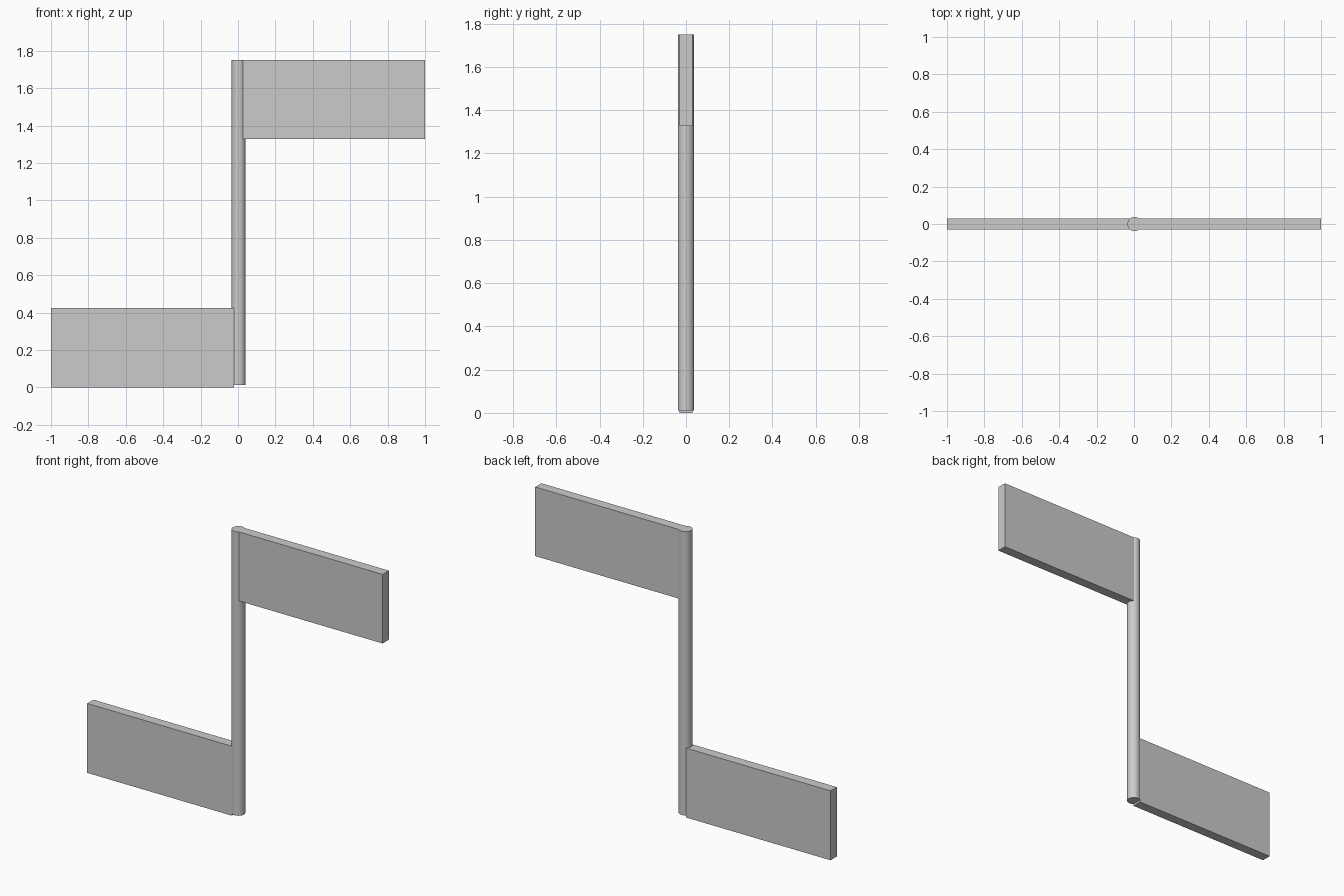
import bpy

if "Cube" in bpy.data.objects:
    bpy.data.objects.remove(bpy.data.objects["Cube"])

POLE_X, RADIUS = 0.003, 0.038
POLE_BOTTOM, TOP = 0.012, 1.75
HALF_THICK = 0.03


def panel(name, x0, x1, z0, z1):
    bpy.ops.mesh.primitive_cube_add(
        size=1, location=((x0 + x1) / 2, 0, (z0 + z1) / 2))
    ob = bpy.context.object
    ob.name = name
    ob.scale = (x1 - x0, HALF_THICK * 2, z1 - z0)
    bpy.ops.object.transform_apply(location=False, rotation=False, scale=True)
    return ob


# Round upright pole
bpy.ops.mesh.primitive_cylinder_add(
    vertices=48, radius=RADIUS, depth=TOP - POLE_BOTTOM,
    location=(POLE_X, 0, (TOP + POLE_BOTTOM) / 2))
bpy.context.object.name = "pole"
bpy.ops.object.shade_smooth_by_angle()

# Flat panels on opposite sides, just embedded in the pole
panel("lower_panel", -1.0, -0.021, 0.0, 0.425)
panel("upper_panel", 0.026, 1.0, 1.327, TOP)
